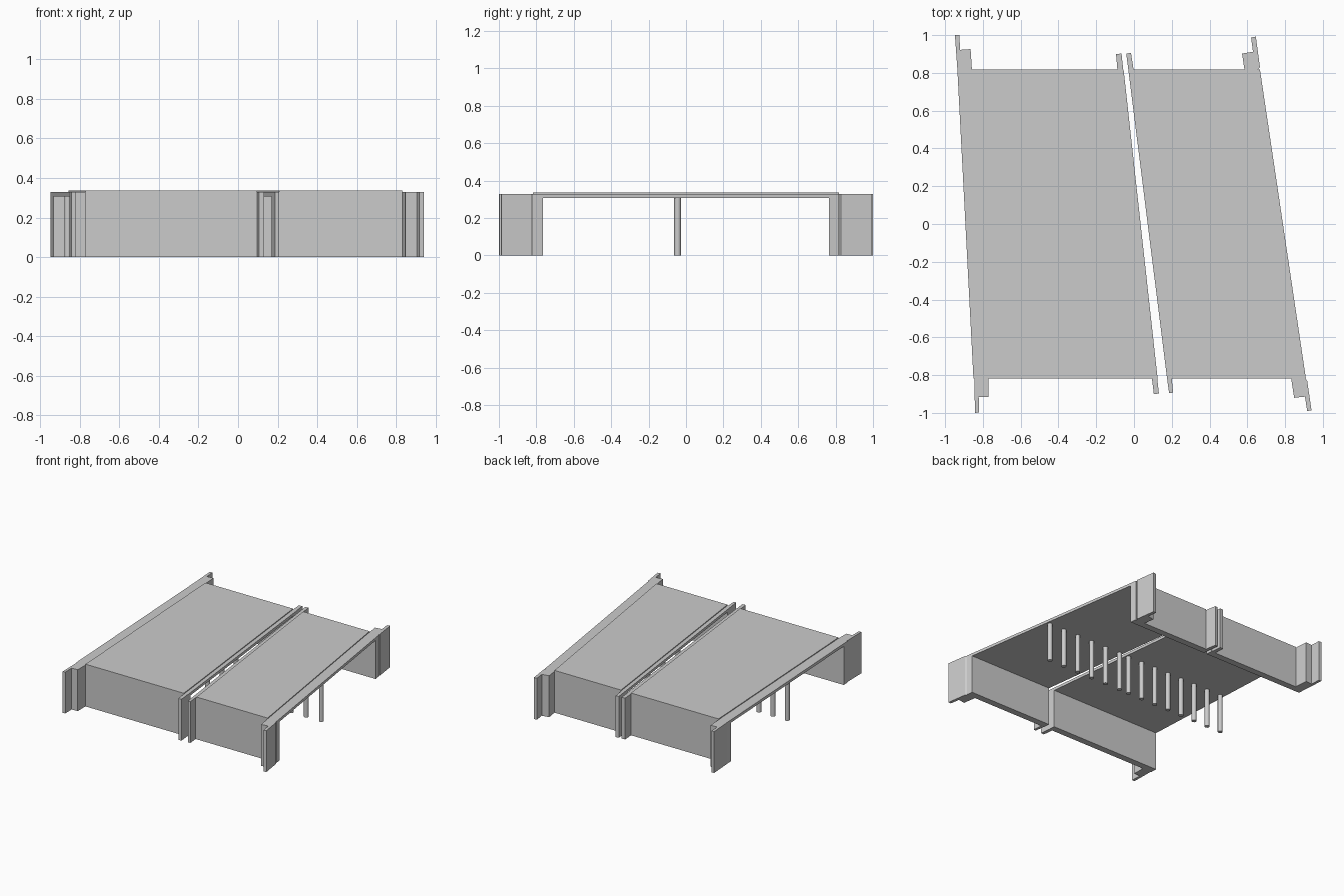
import bpy, bmesh

if "Cube" in bpy.data.objects:
    bpy.data.objects.remove(bpy.data.objects["Cube"])

Z_SOFFIT, Z_EDGE, Z_TOP = 0.307, 0.329, 0.336   # underside, edge strip top, deck top
Y_END, Y_IN = 0.817, 0.765                      # abutment outer and inner faces


def prism(name, pts, z0, z1):
    """Vertical prism from a plan outline."""
    bm = bmesh.new()
    face = bm.faces.new([bm.verts.new((x, y, z0)) for x, y in pts])
    up = bmesh.ops.extrude_face_region(bm, geom=[face])
    bmesh.ops.translate(bm, vec=(0, 0, z1 - z0),
                        verts=[v for v in up["geom"] if isinstance(v, bmesh.types.BMVert)])
    bmesh.ops.recalc_face_normals(bm, faces=bm.faces)
    me = bpy.data.meshes.new(name)
    bm.to_mesh(me)
    bm.free()
    ob = bpy.data.objects.new(name, me)
    bpy.context.collection.objects.link(ob)
    return ob


def strip(left, right, y0, y1):
    """Quad between two skewed edge lines, each given as (x at front, x at back)."""
    def at(e, y):
        return e[0] + (e[1] - e[0]) * (y + Y_END) / (2 * Y_END)
    return [(at(left, y0), y0), (at(right, y0), y0), (at(right, y1), y1), (at(left, y1), y1)]


# Each deck: outer edges, raised surface edges, column row (first x, last x, count)
decks = {
    "left": ((-0.85, -0.935), (0.125, -0.055), (-0.77, -0.858), (0.095, -0.088), (-0.86, 0.014, 8)),
    "right": ((0.175, -0.03), (0.91, 0.667), (0.207, 0.0), (0.832, 0.585), (0.101, 0.764, 6)),
}
for side, (l, r, li, ri, (xa, xb, n)) in decks.items():
    # deck slab with low edge strips and a raised running surface
    prism(f"{side}_deck_slab", strip(l, r, -Y_END, Y_END), Z_SOFFIT, Z_EDGE)
    prism(f"{side}_deck_surface", strip(li, ri, -Y_END, Y_END), Z_EDGE, Z_TOP)
    # abutment walls
    prism(f"{side}_front_abutment", strip(l, r, -Y_END, -Y_IN), 0, Z_SOFFIT)
    prism(f"{side}_back_abutment", strip(l, r, Y_IN, Y_END), 0, Z_SOFFIT)
    # row of round columns
    for i in range(n):
        x = xa + (xb - xa) * i / (n - 1)
        bpy.ops.mesh.primitive_cylinder_add(vertices=16, radius=0.018, depth=Z_SOFFIT,
                                            location=(x, -0.045, Z_SOFFIT / 2))
        bpy.context.object.name = f"{side}_column_{i + 1}"
        bpy.ops.object.shade_smooth_by_angle()

# Stepped corner wing walls
wings = {
    "back_left_wing": [(-0.935, Y_END), (-0.948, 1.0), (-0.925, 1.0), (-0.92, 0.922),
                       (-0.865, 0.926), (-0.858, Y_END)],
    "front_left_wing": [(-0.845, -Y_END), (-0.77, -Y_END), (-0.77, -0.915), (-0.822, -0.917),
                        (-0.82, -0.998), (-0.842, -1.0)],
    "back_right_wing": [(0.585, Y_END), (0.572, 0.902), (0.63, 0.912), (0.62, 0.987),
                        (0.645, 0.992), (0.667, 0.83), (0.655, Y_END)],
    "front_right_wing": [(0.832, -Y_END), (0.848, -0.92), (0.905, -0.914), (0.917, -0.99),
                         (0.94, -0.987), (0.917, -0.83), (0.905, -Y_END)],
}
# Narrow wall stubs beside the central gap
stubs = {
    "back_left_stub": [(-0.088, Y_END), (-0.095, 0.9), (-0.066, 0.902), (-0.057, Y_END)],
    "back_right_stub": [(-0.03, Y_END), (-0.041, 0.902), (-0.016, 0.906), (-0.002, Y_END)],
    "front_left_stub": [(0.095, -Y_END), (0.105, -0.9), (0.132, -0.898), (0.123, -Y_END)],
    "front_right_stub": [(0.175, -Y_END), (0.186, -0.896), (0.207, -0.893), (0.2, -Y_END)],
}
for name, pts in {**wings, **stubs}.items():
    prism(name, pts, 0, Z_EDGE)
